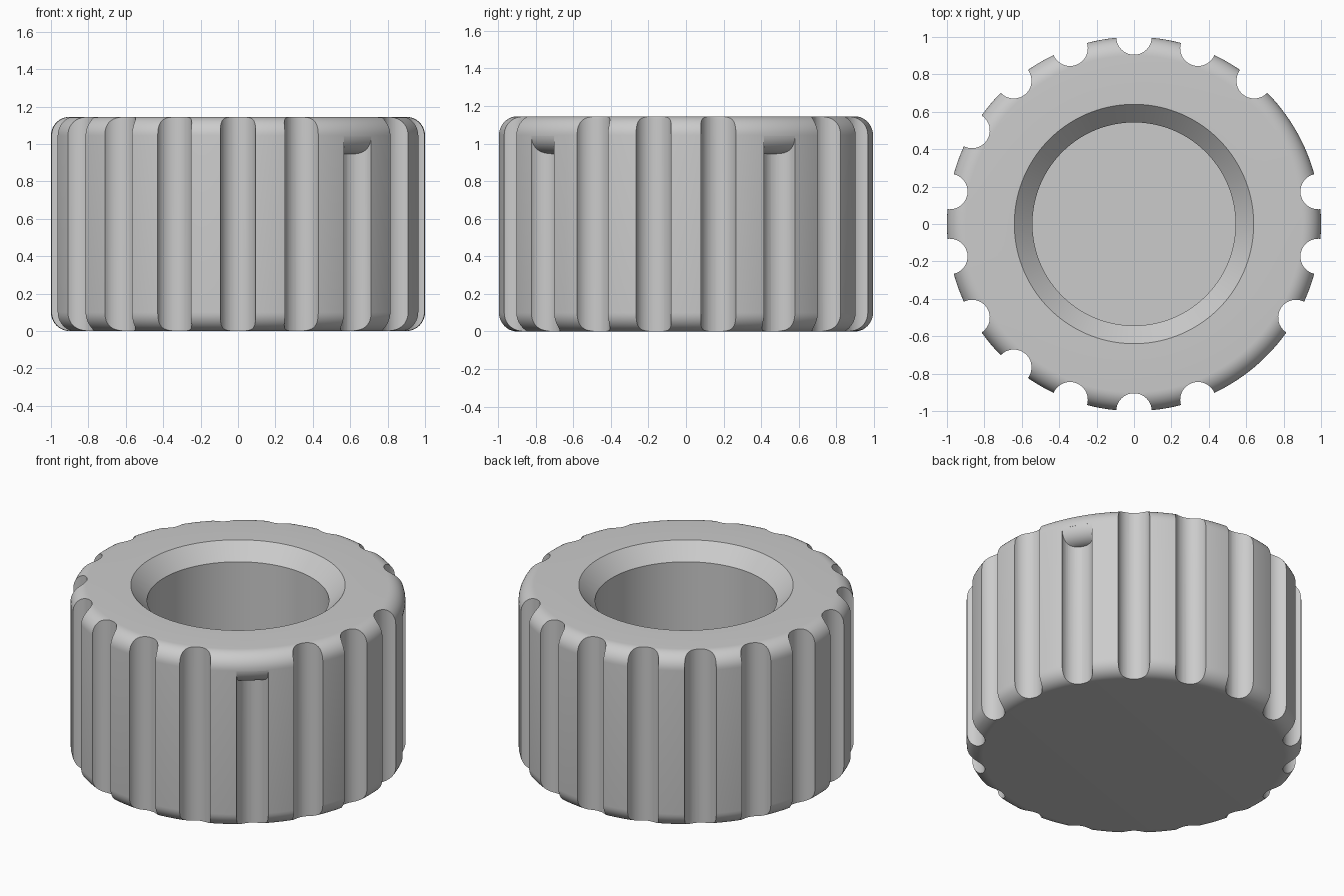
import bpy
import bmesh
from math import sin, cos, pi, radians
from mathutils import Matrix, Vector

HEIGHT = 1.145      # overall height
FILLET = 0.1        # rounding of the outer rim
GROOVE_R = 0.095    # radius of each grip groove
SEGMENTS = 180
SHORT = (30, 310)   # grooves that stop below the rounded lip

if "Cube" in bpy.data.objects:
    bpy.data.objects.remove(bpy.data.objects["Cube"], do_unlink=True)

grey = bpy.data.materials.new("plain grey")
grey.use_nodes = True
grey.diffuse_color = (0.6, 0.6, 0.6, 1)
grey.node_tree.nodes["Principled BSDF"].inputs["Base Color"].default_value = (0.6, 0.6, 0.6, 1)


def to_object(name, bm):
    bmesh.ops.recalc_face_normals(bm, faces=bm.faces)
    mesh = bpy.data.meshes.new(name)
    bm.to_mesh(mesh)
    bm.free()
    mesh.materials.append(grey)
    obj = bpy.data.objects.new(name, mesh)
    bpy.context.collection.objects.link(obj)
    return obj


def arc(z, start, end, steps=10):
    """Quarter-round points of the outer rim, centred at height z."""
    angles = [radians(start + (end - start) * i / steps) for i in range(steps + 1)]
    return [(1 - FILLET + FILLET * cos(a), z + FILLET * sin(a)) for a in angles]


def lathe(name, profile):
    """Revolve a profile that starts and ends on the axis."""
    bm = bmesh.new()
    verts = [bm.verts.new((r, 0, z)) for r, z in profile]
    edges = [bm.edges.new(pair) for pair in zip(verts, verts[1:])]
    bmesh.ops.spin(bm, geom=verts + edges, cent=(0, 0, 0), axis=(0, 0, 1),
                   angle=2 * pi, steps=SEGMENTS, use_duplicate=False)
    bmesh.ops.remove_doubles(bm, verts=bm.verts, dist=0.0001)
    return to_object(name, bm)


def groove_cutters(name, angles, top):
    """Vertical rods standing on the rim, one per groove."""
    bm = bmesh.new()
    bottom = -0.1
    for deg in angles:
        a = radians(deg)
        place = Matrix.Translation(Vector((cos(a), sin(a), (top + bottom) / 2)))
        bmesh.ops.create_cone(bm, cap_ends=True, segments=40, radius1=GROOVE_R,
                              radius2=GROOVE_R, depth=top - bottom,
                              matrix=place @ Matrix.Rotation(a, 4, 'Z'))
    obj = to_object(name, bm)
    obj.hide_render = True
    return obj


def subtract(obj, cutter):
    mod = obj.modifiers.new("cut", 'BOOLEAN')
    mod.operation = 'DIFFERENCE'
    mod.solver = 'EXACT'
    mod.object = cutter
    bpy.context.view_layer.objects.active = obj
    bpy.ops.object.modifier_apply(modifier=mod.name)
    bpy.data.objects.remove(cutter, do_unlink=True)


# Knob body: rounded rims, chamfered blind bore
body = lathe("knob_body",
             [(0, 0)] + arc(FILLET, -90, 0) + arc(HEIGHT - FILLET, 0, 90)
             + [(0.64, HEIGHT), (0.543, HEIGHT - 0.1), (0.543, 0.25), (0, 0.25)])

# Short grooves end under a full-round lip
lip = lathe("lip_helper",
            [(0, HEIGHT - 2 * FILLET)] + arc(HEIGHT - FILLET, -90, 90, 20) + [(0, HEIGHT)])
short_grooves = groove_cutters("short_grooves", SHORT, HEIGHT - FILLET - 0.005)
subtract(short_grooves, lip)

# Full grooves run through both rims
full_grooves = groove_cutters("full_grooves",
                              [d for d in range(10, 360, 20) if d not in SHORT], HEIGHT + 0.1)
subtract(body, full_grooves)
subtract(body, short_grooves)

# Smooth shading with crisp groove edges
bpy.ops.object.select_all(action='DESELECT')
body.select_set(True)
bpy.context.view_layer.objects.active = body
bpy.ops.object.shade_smooth_by_angle(angle=radians(30))
